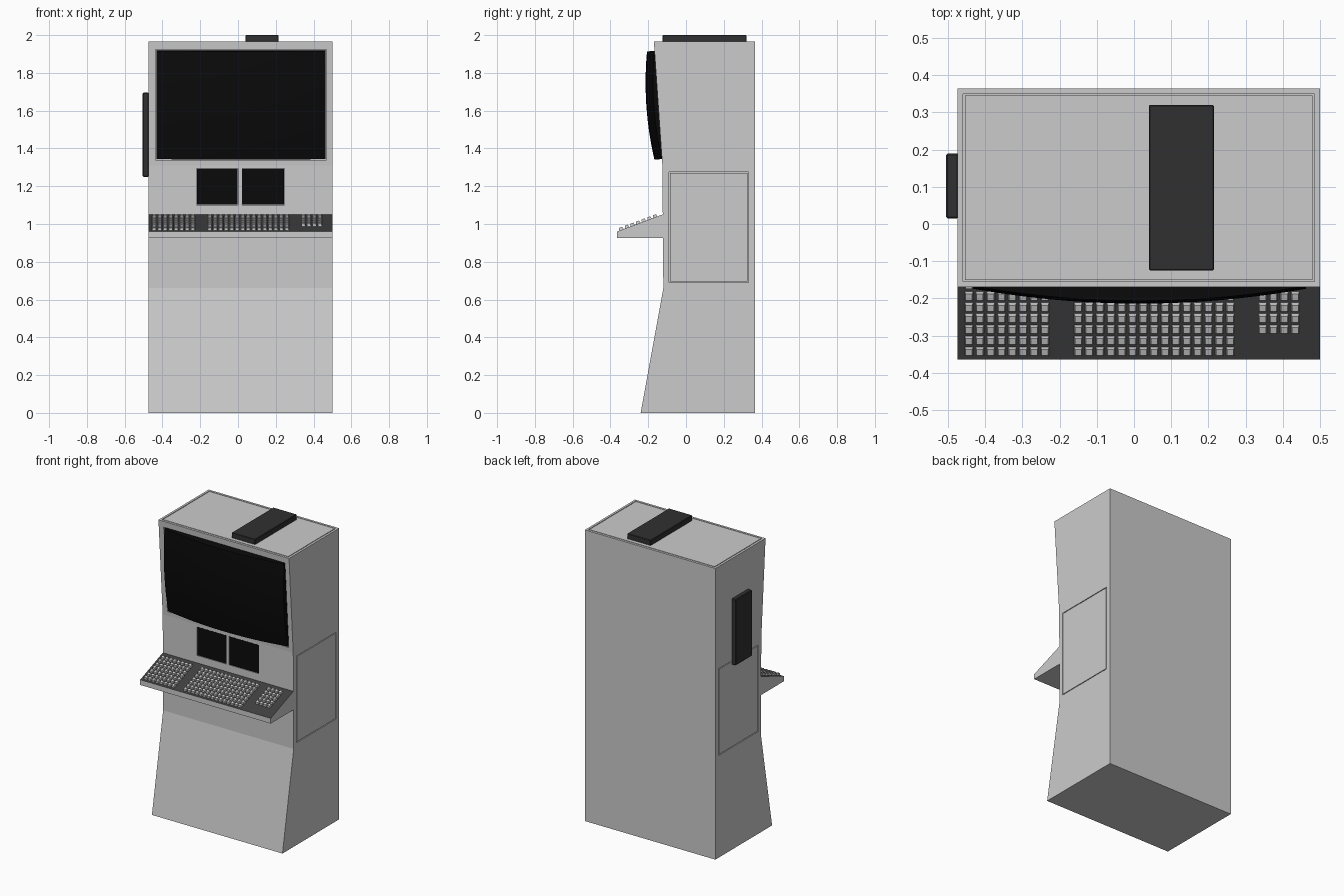
import bpy, bmesh, math
from mathutils import Matrix, Vector

if "Cube" in bpy.data.objects:
    bpy.data.objects.remove(bpy.data.objects["Cube"])

X0, X1 = -0.475, 0.5


def material(name, v):
    m = bpy.data.materials.new(name)
    m.diffuse_color = (v, v, v, 1)
    m.use_nodes = True
    m.node_tree.nodes["Principled BSDF"].inputs["Base Color"].default_value = m.diffuse_color
    return m


BLACK = material("black_glass", 0.003)
DARK = material("dark_plastic", 0.03)
DECK = material("deck_grey", 0.05)


def finish(name, bm, mat=None):
    bmesh.ops.recalc_face_normals(bm, faces=bm.faces)
    me = bpy.data.meshes.new(name)
    bm.to_mesh(me)
    bm.free()
    if mat:
        me.materials.append(mat)
    ob = bpy.data.objects.new(name, me)
    bpy.context.collection.objects.link(ob)
    return ob


def add_box(bm, x, y, z, frame=Matrix()):
    size = Matrix.Diagonal((x[1] - x[0], y[1] - y[0], z[1] - z[0], 1))
    mid = Matrix.Translation((sum(x) / 2, sum(y) / 2, sum(z) / 2))
    return bmesh.ops.create_cube(bm, size=1, matrix=frame @ mid @ size)["verts"]


def box(name, x, y, z, mat=None, bevel=0):
    bm = bmesh.new()
    add_box(bm, x, y, z)
    if bevel:
        bmesh.ops.bevel(bm, geom=bm.edges[:], offset=bevel, segments=1, affect='EDGES')
    return finish(name, bm, mat)


def prism(name, pts, mat=None):
    """Extrude a (y, z) side profile across the cabinet width."""
    bm = bmesh.new()
    f = bm.faces.new([bm.verts.new((X0, y, z)) for y, z in pts])
    ext = bmesh.ops.extrude_face_region(bm, geom=[f])["geom"]
    bmesh.ops.translate(bm, vec=(X1 - X0, 0, 0),
                        verts=[v for v in ext if isinstance(v, bmesh.types.BMVert)])
    return finish(name, bm, mat)


# Cabinet body
body = prism("cabinet_body", [(-0.24, 0), (-0.12, 0.66), (-0.125, 1.31), (-0.17, 1.965),
                              (0.365, 1.965), (0.365, 0)])

# Frame of the leaning upper front: local x across, y into the cabinet, z up the slope
lean = math.atan2(0.045, 0.655)
front = Matrix.Translation((0.015, -0.147, 1.63)) @ Matrix.Rotation(lean, 4, 'X')

# Recesses for the access panels, top panel, screen and monitors
G, D = 0.005, 0.008
panel_y, panel_z = (-0.09, 0.33), (0.69, 1.275)
top_x, top_y = (-0.46, 0.485), (-0.155, 0.35)
monitors = {"left_monitor": (-0.22, 0.0), "right_monitor": (0.02, 0.245)}
mon_z = (1.1, 1.295)
cb = bmesh.new()
add_box(cb, (X1 - D, X1 + 0.05), panel_y, panel_z)
add_box(cb, (X0 - 0.05, X0 + D), panel_y, panel_z)
add_box(cb, top_x, top_y, (1.965 - D, 2.05))
add_box(cb, (-0.453, 0.453), (-0.1, 0.02), (-0.292, 0.295), front)
for mx in monitors.values():
    add_box(cb, mx, (-0.2, -0.112), mon_z)
cutter = finish("recess_cutter", cb)
cutter.hide_render = True
cutter.display_type = 'WIRE'
mod = body.modifiers.new("recesses", 'BOOLEAN')
mod.object = cutter
mod.operation = 'DIFFERENCE'
mod.solver = 'EXACT'


def inner(r):
    return (r[0] + G, r[1] - G)


# Panels that fill the recesses, leaving a thin groove
box("right_access_panel", (X1 - D - 0.002, X1), inner(panel_y), inner(panel_z))
box("left_access_panel", (X0, X0 + D + 0.002), inner(panel_y), inner(panel_z))
box("top_panel", inner(top_x), inner(top_y), (1.965 - D - 0.002, 1.965))
for name, mx in monitors.items():
    box(name, (mx[0] + 0.002, mx[1] - 0.002), (-0.122, -0.108),
        (mon_z[0] + 0.002, mon_z[1] - 0.002), BLACK)

# Bulging main screen: curved grid face with a flat back
bm = bmesh.new()
bmesh.ops.create_grid(bm, x_segments=20, y_segments=14, size=1)
rim = bmesh.ops.extrude_edge_only(bm, edges=[e for e in bm.edges if e.is_boundary])["geom"]
rim_verts = {v for v in rim if isinstance(v, bmesh.types.BMVert)}
bmesh.ops.contextual_create(bm, geom=[e for e in rim if isinstance(e, bmesh.types.BMEdge)])
for v in bm.verts:
    u, w = v.co.x, v.co.y
    bulge = 0.04 * (1 - u * u) + 0.023 * (1 - w * w)
    depth = 0.022 if v in rim_verts else -bulge
    v.co = front @ Vector((u * 0.447, depth, w * 0.287))
screen = finish("main_screen", bm, BLACK)
bpy.context.view_layer.objects.active = screen
screen.select_set(True)
bpy.ops.object.shade_smooth_by_angle(angle=math.radians(30))
screen.select_set(False)

# Keyboard shelf with a dark sloping deck
shelf = prism("keyboard_shelf", [(-0.11, 0.925), (-0.365, 0.925), (-0.365, 0.96),
                                 (-0.125, 1.05), (-0.11, 1.05)])
shelf.data.materials.append(material("shelf_grey", 0.8))
shelf.data.materials.append(DECK)
for p in shelf.data.polygons:
    if p.normal.z > 0.5:
        p.material_index = 1

# Key blocks: tapered caps in rows up the slope
slope = math.atan2(0.09, 0.24)
bm = bmesh.new()
for first_x, cols, first_row in ((-0.444, 8, 0), (-0.15, 15, 0), (0.346, 4, 2)):
    for c in range(cols):
        for r in range(first_row, 7):
            y = -0.342 + 0.0298 * r
            z = 0.96 + (y + 0.365) * 0.375
            m = (Matrix.Translation((first_x + c * 0.0292, y, z))
                 @ Matrix.Rotation(slope, 4, 'X'))
            inv = m.inverted()
            for v in add_box(bm, (-0.0115, 0.0115), (-0.0125, 0.0125), (-0.002, 0.014), m):
                p = inv @ v.co
                if p.z > 0:
                    v.co = m @ Vector((p.x * 0.75, p.y * 0.7 + 0.001, p.z))
finish("keys", bm)

# Add-on boxes on the roof and left side
box("roof_unit", (0.04, 0.215), (-0.125, 0.32), (1.96, 2.0), DARK, 0.003)
box("side_unit", (-0.505, X0 + 0.003), (0.015, 0.19), (1.25, 1.695), DARK, 0.004)
